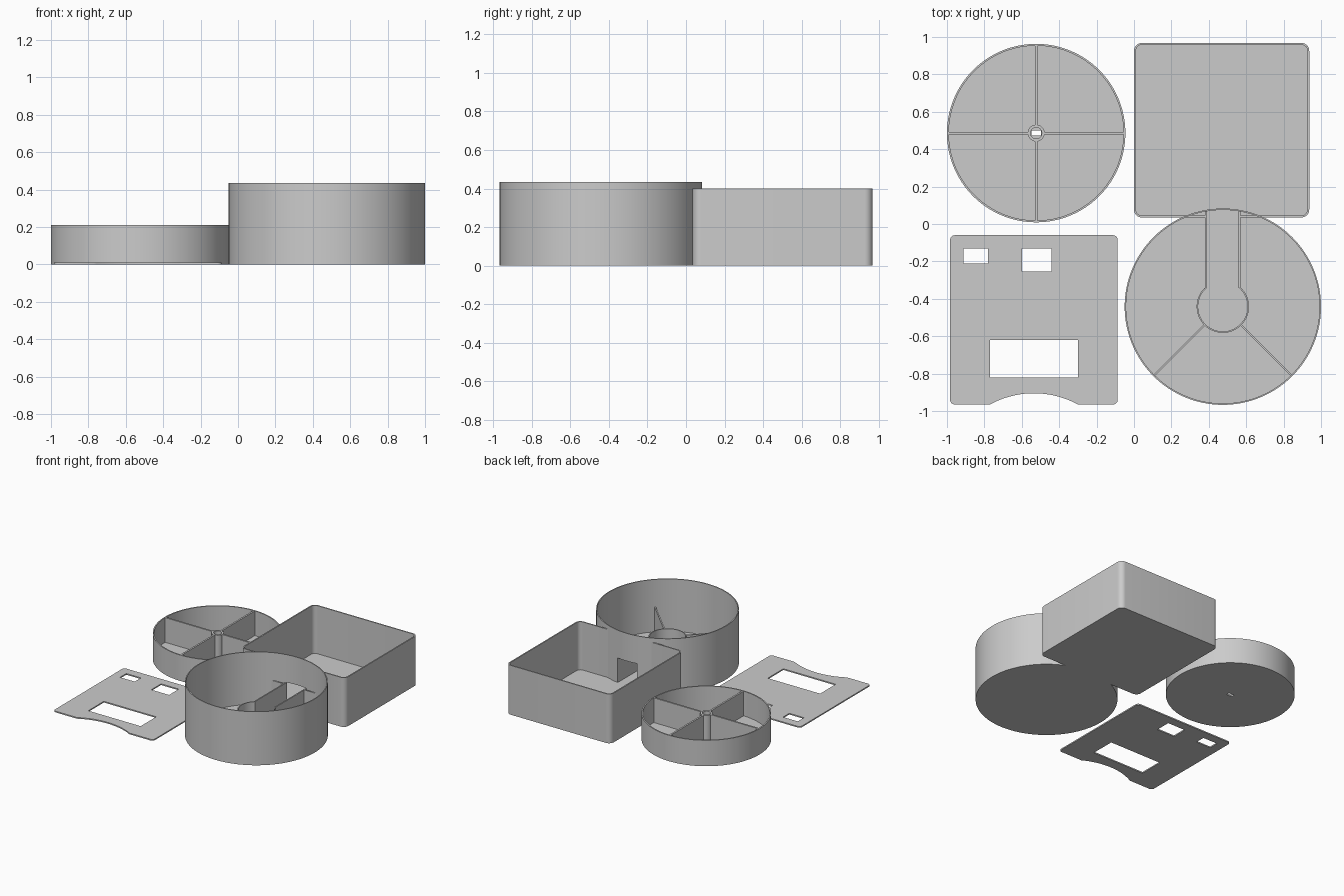
import bpy, bmesh, math

if "Cube" in bpy.data.objects:
    bpy.data.objects.remove(bpy.data.objects["Cube"])

GREY = bpy.data.materials.new("grey_plastic")
GREY.diffuse_color = (0.6, 0.6, 0.6, 1)
GREY.use_nodes = True
GREY.node_tree.nodes["Principled BSDF"].inputs["Base Color"].default_value = GREY.diffuse_color
T = 0.01          # floor and wall thickness


def arc(cx, cy, r, a0=0, a1=360, n=128):
    """Points along an arc; a full circle leaves out the repeated end."""
    full = abs(a1 - a0) >= 360
    steps = n if full else n + 1
    return [(cx + r * math.cos(math.radians(a0 + (a1 - a0) * i / n)),
             cy + r * math.sin(math.radians(a0 + (a1 - a0) * i / n))) for i in range(steps)]


def rect(x0, y0, x1, y1, r=0):
    if r == 0:
        return [(x0, y0), (x1, y0), (x1, y1), (x0, y1)]
    corners = [(x1 - r, y1 - r), (x0 + r, y1 - r), (x0 + r, y0 + r), (x1 - r, y0 + r)]
    return [p for i, c in enumerate(corners) for p in arc(*c, r, i * 90, i * 90 + 90, 8)]


def prism(name, loops, z0, z1):
    """Extrude outlines; inner loops become holes."""
    cu = bpy.data.curves.new(name, 'CURVE')
    cu.dimensions = '2D'
    cu.fill_mode = 'BOTH'
    cu.extrude = (z1 - z0) / 2
    for pts in loops:
        sp = cu.splines.new('POLY')
        sp.points.add(len(pts) - 1)
        for p, (x, y) in zip(sp.points, pts):
            p.co = (x, y, 0, 1)
        sp.use_cyclic_u = True
    tmp = bpy.data.objects.new(name + "_curve", cu)
    bpy.context.collection.objects.link(tmp)
    bpy.context.view_layer.update()
    me = bpy.data.meshes.new_from_object(tmp.evaluated_get(bpy.context.evaluated_depsgraph_get()))
    bpy.data.objects.remove(tmp)
    bm = bmesh.new()
    bm.from_mesh(me)
    bmesh.ops.remove_doubles(bm, verts=bm.verts, dist=1e-5)
    bmesh.ops.recalc_face_normals(bm, faces=bm.faces)
    bmesh.ops.translate(bm, verts=bm.verts, vec=(0, 0, (z0 + z1) / 2))
    bm.to_mesh(me)
    bm.free()
    me.materials.clear()
    me.materials.append(GREY)
    ob = bpy.data.objects.new(name, me)
    bpy.context.collection.objects.link(ob)
    return ob


def bar(name, p0, p1, width, z0, z1):
    """Upright wall between two plan points."""
    dx, dy = p1[0] - p0[0], p1[1] - p0[1]
    k = width / 2 / math.hypot(dx, dy)
    nx, ny = -dy * k, dx * k
    return prism(name, [[(p0[0] - nx, p0[1] - ny), (p1[0] - nx, p1[1] - ny),
                         (p1[0] + nx, p1[1] + ny), (p0[0] + nx, p0[1] + ny)]], z0, z1)


def cut(targets, cutter):
    cutter.hide_render = True
    for ob in targets:
        mod = ob.modifiers.new("cut", 'BOOLEAN')
        mod.operation = 'DIFFERENCE'
        mod.solver = 'EXACT'
        mod.object = cutter
        bpy.context.view_layer.objects.active = ob
        bpy.ops.object.modifier_apply(modifier=mod.name)
    bpy.data.objects.remove(cutter)


# Divided round tray with a keyed hub
tx, ty, tr, th = -0.523, 0.486, 0.477, 0.21
slot = rect(tx - 0.025, ty - 0.014, tx + 0.025, ty + 0.014)
prism("tray_floor", [arc(tx, ty, tr - 0.005), slot], 0, T)
prism("tray_wall", [arc(tx, ty, tr), arc(tx, ty, tr - T)], 0, th)
prism("tray_hub", [arc(tx, ty, 0.045, n=48), arc(tx, ty, 0.03, n=48)], T, th)
for i in range(4):
    c, s = math.cos(i * math.pi / 2), math.sin(i * math.pi / 2)
    bar("tray_divider", (tx + 0.04 * c, ty + 0.04 * s),
        (tx + (tr - 0.005) * c, ty + (tr - 0.005) * s), 0.014, T, th)

# Tall round bin
bx, by, br, bh = 0.475, -0.442, 0.525, 0.435
prism("bin_floor", [arc(bx, by, br - 0.004)], 0, T)
bin_wall = prism("bin_wall", [arc(bx, by, br), arc(bx, by, br - 0.008)], 0, bh)
cut([bin_wall], prism("outlet_cutter", [rect(bx - 0.088, by + 0.4, bx + 0.088, by + 0.6)], T, 0.21))

# Open round well, outlet channel, flanges and fins inside the bin
ch, half = 0.21, 0.09
gap = math.degrees(math.asin(half / 0.14))
prism("bin_well", [arc(bx, by, 0.14, 90 + gap, 450 - gap, 64) +
                   arc(bx, by, 0.132, 450 - gap, 90 + gap, 64)], T, ch)
for s in (-1, 1):
    bar("channel_wall", (bx + s * half, by + 0.103), (bx + s * half, by + 0.512), T, T, ch)
    bar("channel_flange", (bx + s * half, by + 0.482), (bx + s * 0.2, by + 0.482), T, T, ch)
    d = math.sqrt(0.5)
    bar("bin_fin", (bx + s * 0.135 * d, by - 0.135 * d),
        (bx + s * 0.521 * d, by - 0.521 * d), T, T, ch)

# Open rounded box, relieved where the bin enters its front
box = (0.0, 0.035, 0.937, 0.968)
inner = (box[0] + T, box[1] + T, box[2] - T, box[3] - T)
box_wall = prism("box_wall", [rect(*box, 0.042), rect(*inner, 0.032)], 0, 0.4)
box_floor = prism("box_floor", [rect(*inner, 0.032)], 0, T)
cut([box_wall, box_floor], prism("bin_cutter", [arc(bx, by, br - 0.002)], -0.1, 0.6))

# Flat faceplate with three openings and a scooped front edge
px0, py0, px1, py1, r = -0.983, -0.965, -0.087, -0.06, 0.025
scoop = math.degrees(math.asin(0.235 / 0.49))
outline = (arc(px1 - r, py1 - r, r, 0, 90, 8) + arc(px0 + r, py1 - r, r, 90, 180, 8) +
           arc(px0 + r, py0 + r, r, 180, 270, 8) +
           arc(-0.535, -1.395, 0.49, 90 + scoop, 90 - scoop, 32) +
           arc(px1 - r, py0 + r, r, 270, 360, 8))
prism("faceplate", [outline, rect(-0.912, -0.21, -0.78, -0.13),
                    rect(-0.60, -0.255, -0.44, -0.13),
                    rect(-0.77, -0.82, -0.30, -0.62)], 0, T)

# Smooth the curved walls, keep the edges sharp
bpy.ops.object.select_all(action='DESELECT')
for ob in bpy.context.scene.objects:
    ob.select_set(True)
    bpy.context.view_layer.objects.active = ob
bpy.ops.object.shade_smooth_by_angle(angle=math.radians(30))
